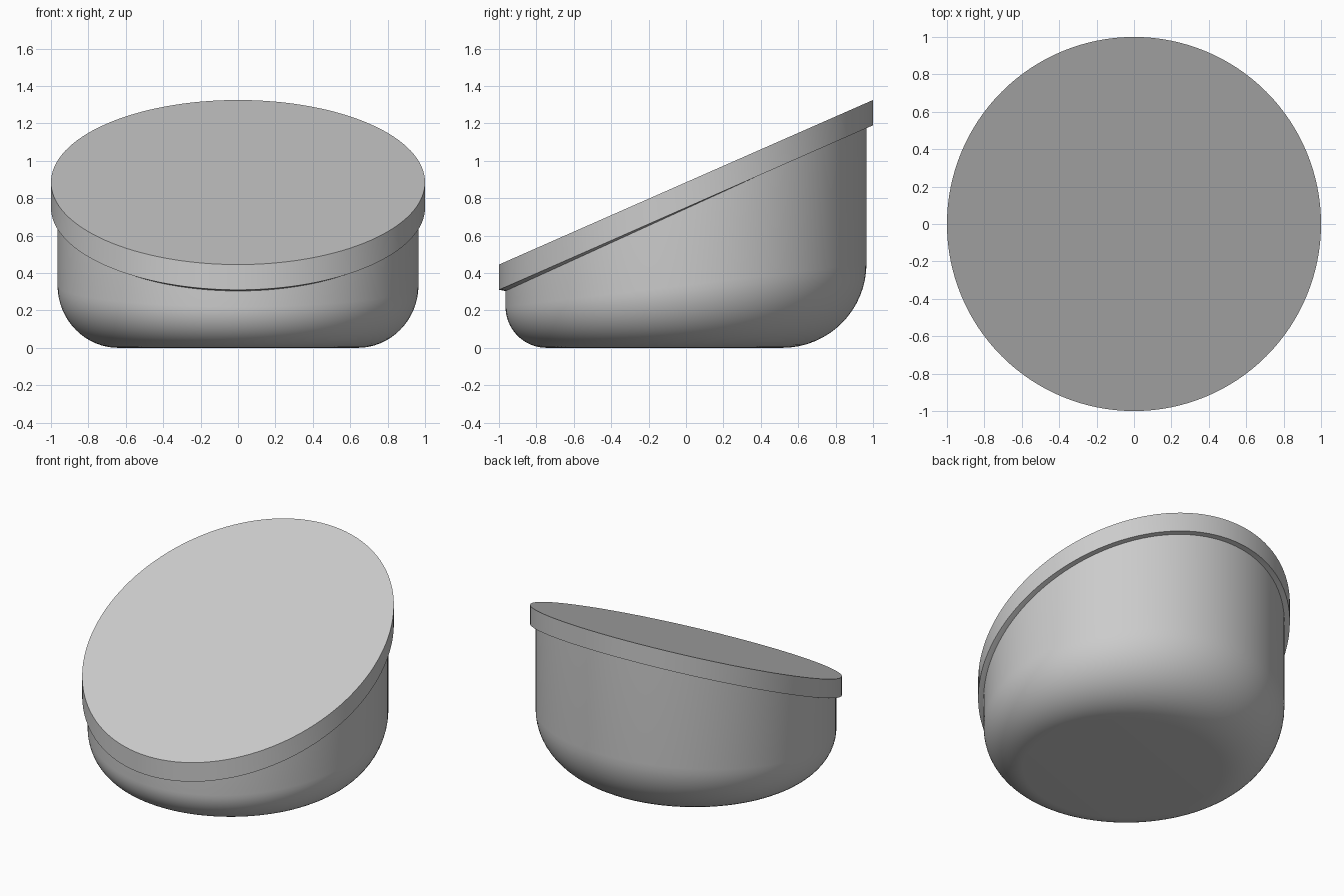
import bpy
import bmesh
from math import sin, cos, pi

cube = bpy.data.objects.get("Cube")
if cube:
    bpy.data.objects.remove(cube, do_unlink=True)

SEGMENTS = 128
SLOPE = 0.44
BOWL_RADIUS = 0.965

grey = bpy.data.materials.new("plain grey")
grey.use_nodes = True
colour = (0.6, 0.6, 0.6, 1)
grey.diffuse_color = colour
grey.node_tree.nodes["Principled BSDF"].inputs["Base Color"].default_value = colour


def lofted(name, rings):
    """Skin a stack of rings; each ring maps sin(angle) to (radius, height)."""
    bm = bmesh.new()
    loops = []
    for ring in rings:
        loop = []
        for i in range(SEGMENTS):
            a = 2 * pi * i / SEGMENTS
            radius, z = ring(sin(a))
            loop.append(bm.verts.new((radius * cos(a), radius * sin(a), z)))
        loops.append(loop)
    for low, high in zip(loops, loops[1:]):
        for i in range(SEGMENTS):
            j = (i + 1) % SEGMENTS
            bm.faces.new((low[i], low[j], high[j], high[i]))
    bm.faces.new(loops[0][::-1])
    bm.faces.new(loops[-1])
    bmesh.ops.recalc_face_normals(bm, faces=bm.faces)
    mesh = bpy.data.meshes.new(name)
    bm.to_mesh(mesh)
    bm.free()
    mesh.materials.append(grey)
    obj = bpy.data.objects.new(name, mesh)
    bpy.context.collection.objects.link(obj)
    bpy.ops.object.select_all(action="DESELECT")
    obj.select_set(True)
    bpy.context.view_layer.objects.active = obj
    bpy.ops.object.shade_smooth_by_angle(angle=pi / 6)
    return obj


def slanted(radius, height):
    """Ring whose height rises toward the back."""
    return lambda s: (radius, height + SLOPE * s)


def rounded(turn):
    """Ring on the base rounding, which grows toward the back."""
    def ring(s):
        r = 0.335 + 0.115 * s
        return BOWL_RADIUS - r * (1 - sin(turn)), r * (1 - cos(turn))
    return ring


# Bowl: rounded base and straight wall with a slanted top
STEPS = 16
base = [rounded(pi / 2 * k / STEPS) for k in range(STEPS + 1)]
lofted("bowl", base + [slanted(BOWL_RADIUS, 0.76)])

# Lid: slanted disc that overhangs the wall
lofted("lid", [slanted(BOWL_RADIUS - 0.005, 0.743),
               slanted(1.0, 0.75),
               slanted(1.0, 0.885)])
